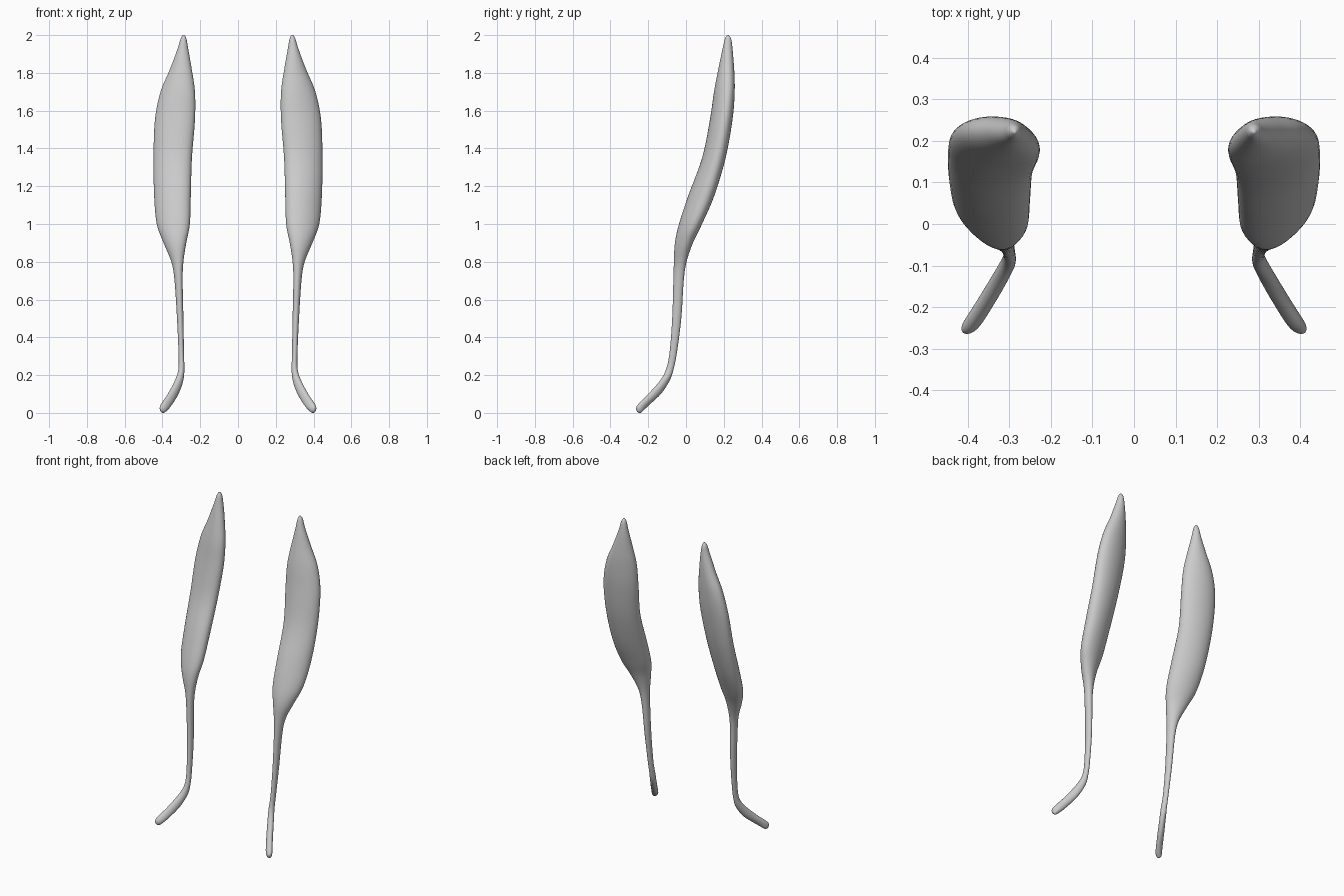
import bpy
import bmesh
from math import asin, cos, pi, sin
from mathutils import Vector

SIDES = 32
STEPS = 5

# Remove the default object
default_cube = bpy.data.objects.get("Cube")
if default_cube:
    bpy.data.objects.remove(default_cube, do_unlink=True)

# Cross-sections from bottom to top:
# height, inner x, outer x, front y, back y, skew of the oval
SECTIONS = [
    (0.0, .392, .402, -.25, -.24, 0),
    (.012, .376, .412, -.262, -.226, -.3),
    (.04, .352, .411, -.258, -.197, -.6),
    (.1, .315, .372, -.2, -.133, -.6),
    (.17, .29, .335, -.138, -.087, -.4),
    (.23, .284, .316, -.106, -.066, 0),
    (.32, .286, .315, -.087, -.048, 0),
    (.5, .289, .323, -.073, -.025, 0),
    (.7, .293, .336, -.067, -.012, .1),
    (.8, .289, .353, -.064, .003, .2),
    (.9, .274, .394, -.059, .037, .3),
    (1.0, .255, .43, -.037, .085, .35),
    (1.15, .25, .444, .012, .15, .35),
    (1.35, .244, .447, .085, .21, .3),
    (1.55, .228, .44, .126, .246, .3),
    (1.7, .228, .41, .148, .258, .3),
    (1.82, .245, .36, .171, .255, .2),
    (1.93, .264, .319, .194, .246, 0),
    (1.98, .273, .304, .206, .239, 0),
    (2.0, .283, .292, .218, .226, 0),
]


def smooth_value(a, b, c, d, t):
    """Smooth curve from b to c, with a and d as its neighbours."""
    return b + t * ((c - a) + t * ((2 * a - 5 * b + 4 * c - d)
                    + t * (3 * (b - c) + d - a))) / 2


def refine(rows):
    """Add smooth in-between cross-sections."""
    padded = [rows[0]] + rows + [rows[-1]]
    result = []
    for group in zip(padded, padded[1:], padded[2:], padded[3:]):
        for step in range(STEPS):
            result.append([smooth_value(*column, step / STEPS)
                           for column in zip(*group)])
    result.append(rows[-1])
    return result


def oval(section, side):
    """Points around one skewed oval cross-section."""
    z, inner, outer, front, back, skew = section
    lean = asin(skew)
    for i in range(SIDES):
        angle = 2 * pi * i / SIDES
        x = (inner + outer) / 2 + (outer - inner) / 2 * cos(angle)
        y = (front + back) / 2 + (back - front) / 2 * sin(angle + lean)
        yield Vector((side * x, y, z))


def build_strand(name, side, material):
    """Loft the ovals into one closed strand."""
    bm = bmesh.new()
    rings = [[bm.verts.new(p) for p in oval(section, side)]
             for section in refine(SECTIONS)]
    for low, high in zip(rings, rings[1:]):
        for i in range(SIDES):
            j = (i + 1) % SIDES
            bm.faces.new((low[i], low[j], high[j], high[i]))
    bm.faces.new(rings[0])
    bm.faces.new(rings[-1])
    bmesh.ops.recalc_face_normals(bm, faces=bm.faces)
    for face in bm.faces:
        face.smooth = True
    mesh = bpy.data.meshes.new(name)
    bm.to_mesh(mesh)
    bm.free()
    mesh.materials.append(material)
    strand = bpy.data.objects.new(name, mesh)
    bpy.context.collection.objects.link(strand)
    return strand


# One plain grey for both strands
grey = bpy.data.materials.new("light_grey")
grey.use_nodes = True
colour = (.6, .6, .6, 1)
grey.diffuse_color = colour
grey.node_tree.nodes["Principled BSDF"].inputs["Base Color"].default_value = colour

# Mirrored pair: broad leaf-shaped belly, thin tail, outward-bent foot
build_strand("left_muscle", 1, grey)
build_strand("right_muscle", -1, grey)
